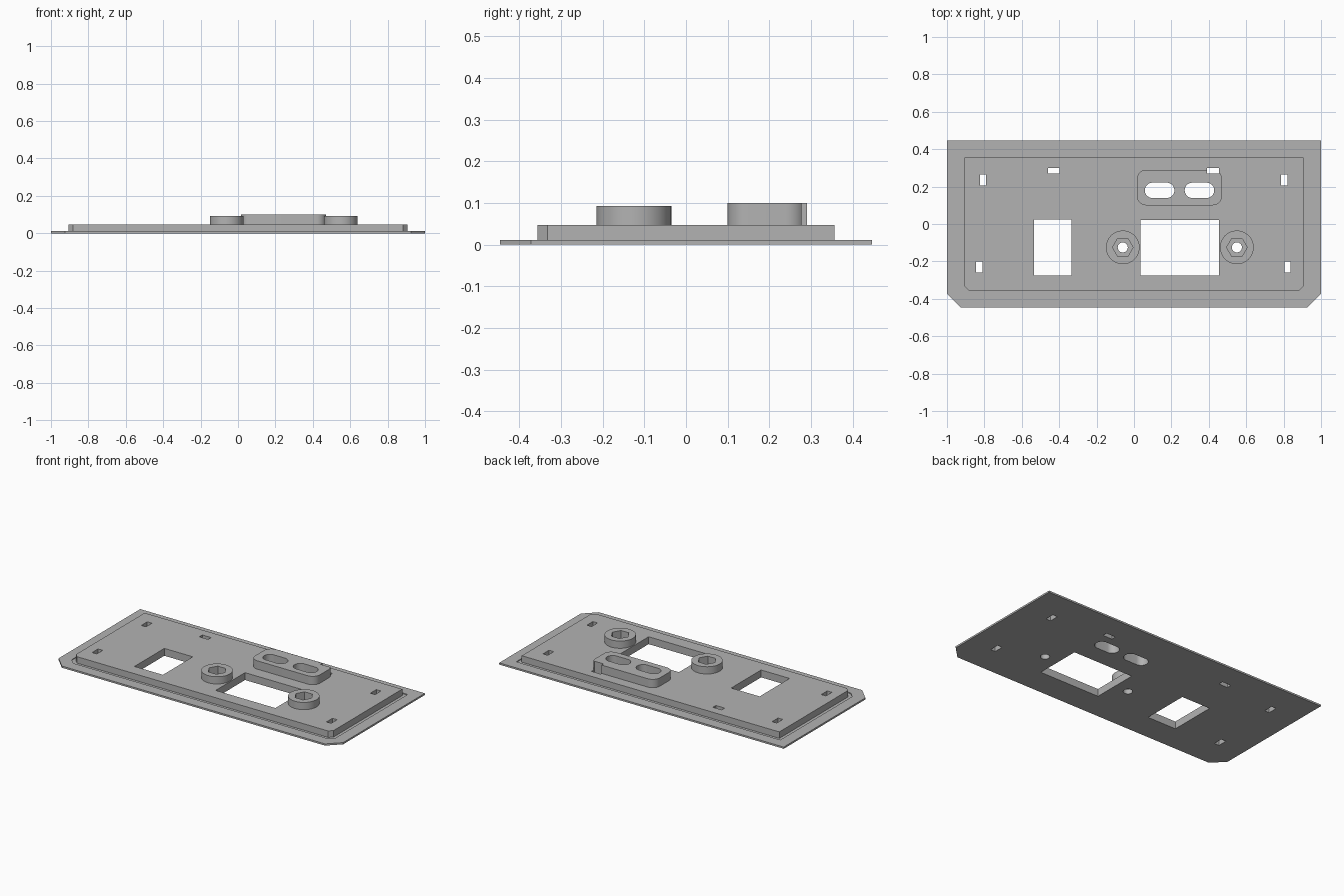
import bpy, bmesh, math

if "Cube" in bpy.data.objects:
    bpy.data.objects.remove(bpy.data.objects["Cube"])

grey = bpy.data.materials.new("light_grey")
grey.use_nodes = True
colour = (0.45, 0.45, 0.45, 1)
grey.diffuse_color = colour
grey.node_tree.nodes["Principled BSDF"].inputs["Base Color"].default_value = colour


def prism(name, outline, z0, z1):
    """Extrude a counter-clockwise outline from z0 to z1."""
    bm = bmesh.new()
    base = bm.faces.new([bm.verts.new((x, y, z0)) for x, y in outline])
    top = bmesh.ops.extrude_face_region(bm, geom=[base])["geom"]
    bmesh.ops.translate(bm, vec=(0, 0, z1 - z0),
                        verts=[v for v in top if isinstance(v, bmesh.types.BMVert)])
    bmesh.ops.recalc_face_normals(bm, faces=bm.faces)
    mesh = bpy.data.meshes.new(name)
    bm.to_mesh(mesh)
    bm.free()
    mesh.materials.append(grey)
    ob = bpy.data.objects.new(name, mesh)
    bpy.context.collection.objects.link(ob)
    return ob


def panel(hx, hy, c):
    """Rectangle with chamfered front corners."""
    return [(-hx + c, -hy), (hx - c, -hy), (hx, -hy + c), (hx, hy), (-hx, hy), (-hx, -hy + c)]


def rect(cx, cy, w, h):
    return [(cx + sx * w / 2, cy + sy * h / 2) for sx, sy in ((-1, -1), (1, -1), (1, 1), (-1, 1))]


def ring(cx, cy, r, n):
    return [(cx + r * math.cos(i * math.tau / n), cy + r * math.sin(i * math.tau / n)) for i in range(n)]


def rounded(cx, cy, w, h, r, n=10):
    """Rounded rectangle; a full radius on the short side makes a slot."""
    pts = []
    for k, (sx, sy) in enumerate(((1, 1), (-1, 1), (-1, -1), (1, -1))):
        for i in range(n + 1):
            a = (k + i / n) * math.pi / 2
            pts.append((cx + sx * (w / 2 - r) + r * math.cos(a),
                        cy + sy * (h / 2 - r) + r * math.sin(a)))
    return pts


def cut(ob, outline, z0=-0.1, z1=0.2):
    """Subtract a prism from a part and discard the cutter."""
    cutter = prism("cutter", outline, z0, z1)
    cutter.hide_render = True
    mod = ob.modifiers.new("cut", "BOOLEAN")
    mod.operation = "DIFFERENCE"
    mod.solver = "EXACT"
    mod.object = cutter
    bpy.ops.object.select_all(action="DESELECT")
    bpy.context.view_layer.objects.active = ob
    ob.select_set(True)
    bpy.ops.object.modifier_apply(modifier=mod.name)
    bpy.data.objects.remove(cutter)


BODY_TOP, FLOOR = 0.047, 0.006
screws = [(-0.06, -0.125), (0.55, -0.125)]

# Thin face plate with a shallow recess around the raised body
plate = prism("face_plate", panel(1, 0.447, 0.075), 0, 0.011)
cut(plate, panel(0.928, 0.378, 0.035), FLOOR)

# Raised body
body = prism("raised_body", panel(0.905, 0.356, 0.023), FLOOR, BODY_TOP)

# Slotted block
block = prism("slotted_block", rounded(0.243, 0.195, 0.455, 0.19, 0.05), BODY_TOP, 0.1)

# Screw bosses
bosses = [prism(side + "_screw_boss", ring(x, y, 0.09, 48), BODY_TOP, 0.093)
          for side, (x, y) in zip(("right", "left"), screws)]

# Large windows and small mounting slots
windows = [rect(-0.435, -0.125, 0.2, 0.3), rect(0.245, -0.127, 0.42, 0.295)]
small = [rect(x, y, 0.033, 0.06) for x, y in
         ((-0.807, 0.235), (0.803, 0.235), (-0.827, -0.23), (0.82, -0.23))]
small.append(rect(-0.43, 0.285, 0.062, 0.03))
notch = rect(0.422, 0.285, 0.064, 0.03)
long_slots = [rounded(x, 0.18, 0.158, 0.082, 0.0409) for x in (0.137, 0.35)]

for part in (plate, body):
    for hole in windows + small + [notch] + long_slots:
        cut(part, hole)
for hole in long_slots + [notch]:
    cut(block, hole)

# Screw holes with hexagonal nut pockets
for boss, (x, y) in zip(bosses, screws):
    cut(boss, ring(x, y, 0.055, 6))
    cut(body, ring(x, y, 0.055, 6), 0.03)
    for part in (body, plate):
        cut(part, ring(x, y, 0.027, 24))

# Smooth the curved walls, keep edges sharp
for part in [plate, body, block] + bosses:
    bpy.ops.object.select_all(action="DESELECT")
    bpy.context.view_layer.objects.active = part
    part.select_set(True)
    bpy.ops.object.shade_smooth_by_angle(angle=math.radians(30))
